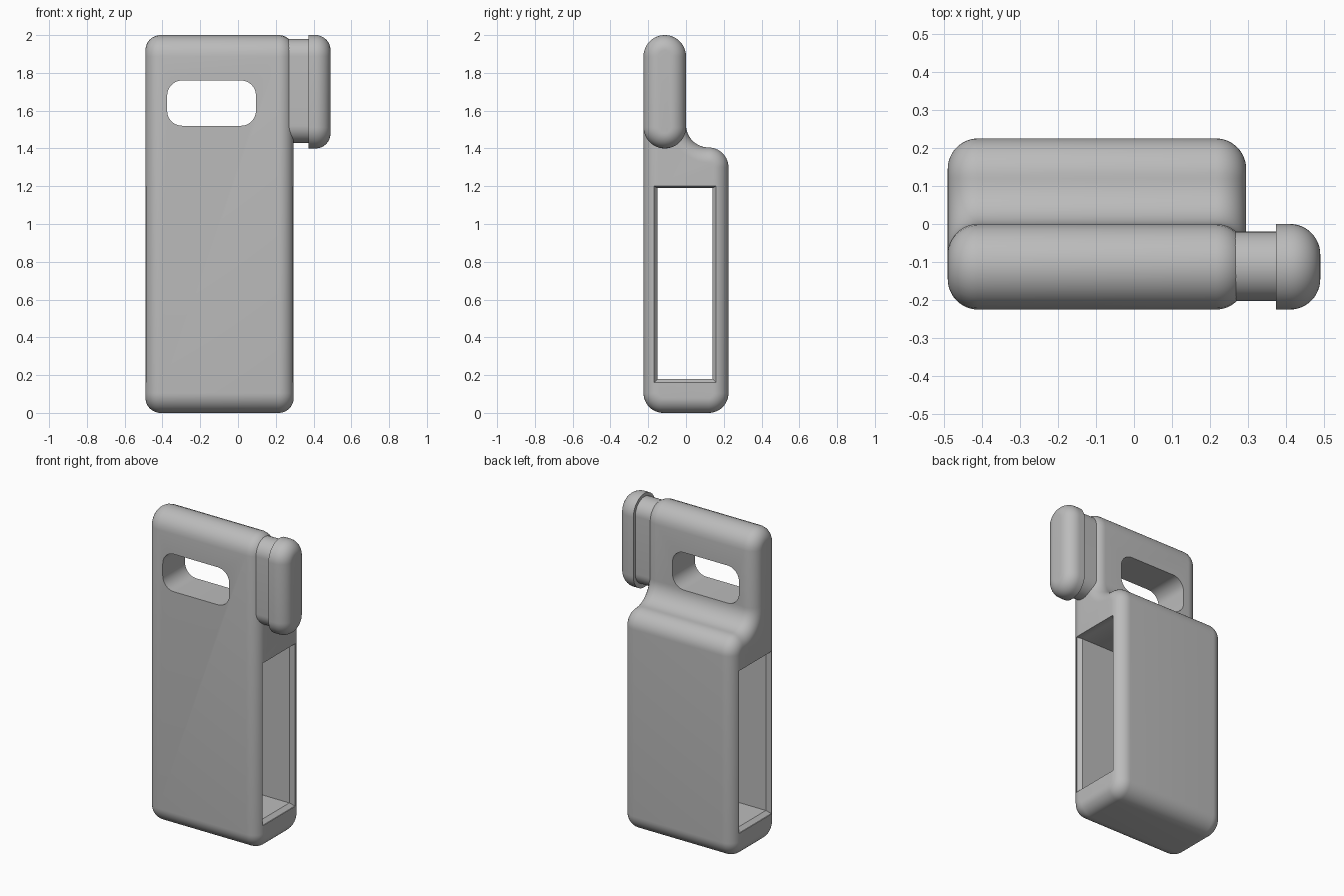
import bpy, bmesh
from math import sin, cos, pi, radians

cube = bpy.data.objects.get("Cube")
if cube:
    bpy.data.objects.remove(cube, do_unlink=True)

grey = bpy.data.materials.new("plain grey")
grey.use_nodes = True
GREY = (0.5, 0.5, 0.5, 1)
grey.diffuse_color = GREY
grey.node_tree.nodes["Principled BSDF"].inputs["Base Color"].default_value = GREY

LEFT, RIGHT, ROUND, STEPS = 0.295, -0.49, 0.08, 12


def outline(arcs, inset=0.0):
    """Closed outline from tangent arcs; clockwise arcs are hollow and grow when inset."""
    pts = []
    for cu, cv, r, a, b in arcs:
        r += inset if b < a else -inset
        for i in range(STEPS + 1):
            t = radians(a + (b - a) * i / STEPS)
            pts.append((cu + r * cos(t), cv + r * sin(t)))
    return pts


def rounded_rect(u0, u1, v0, v1, r):
    return [(u1 - r, v0 + r, r, -90, 0), (u1 - r, v1 - r, r, 0, 90),
            (u0 + r, v1 - r, r, 90, 180), (u0 + r, v0 + r, r, 180, 270)]


def loft(name, rings, axis="x"):
    """Skin a list of (position, outline) rings along x or y."""
    bm = bmesh.new()
    loops = []
    for p, pts in rings:
        loops.append([bm.verts.new((p, u, v) if axis == "x" else (u, p, v))
                      for u, v in pts])
    n = len(loops[0])
    for a, b in zip(loops, loops[1:]):
        for i in range(n):
            j = (i + 1) % n
            bm.faces.new((a[i], a[j], b[j], b[i]))
    bm.faces.new(loops[0])
    bm.faces.new(loops[-1])
    bmesh.ops.remove_doubles(bm, verts=bm.verts, dist=1e-5)
    bmesh.ops.recalc_face_normals(bm, faces=bm.faces)
    mesh = bpy.data.meshes.new(name)
    bm.to_mesh(mesh)
    bm.free()
    mesh.materials.append(grey)
    obj = bpy.data.objects.new(name, mesh)
    bpy.context.collection.objects.link(obj)
    return obj


def rounded_end(x, side, arcs):
    """Rings rolling the outline over to a flat end at x."""
    rings = []
    for i in range(STEPS + 1):
        t = pi / 2 * i / STEPS
        rings.append((x - side * ROUND * (1 - sin(t)),
                      outline(arcs, ROUND * (1 - cos(t)))))
    return rings


def cut(target, cutter):
    cutter.hide_render = True
    cutter.hide_set(True)
    mod = target.modifiers.new(cutter.name, "BOOLEAN")
    mod.operation, mod.solver, mod.object = "DIFFERENCE", "EXACT", cutter
    bpy.context.view_layer.objects.active = target
    bpy.ops.object.modifier_apply(modifier=mod.name)


# Body: stepped side profile with a hollow sweep behind the handle
side_profile = [(0.12, 0.105, 0.105, -90, 0), (0.12, 1.3, 0.105, 0, 90),
                (0.12, 1.525, 0.12, 270, 180),
                (-0.1125, 1.8875, 0.1125, 0, 180),
                (-0.12, 0.105, 0.105, 180, 270)]
body = loft("body", rounded_end(RIGHT, -1, side_profile)[::-1]
            + rounded_end(LEFT, 1, side_profile))

# Opening from side to side, slightly flared at both mouths
mouth = outline(rounded_rect(-0.17, 0.16, 0.16, 1.2, 0))
tunnel = outline(rounded_rect(-0.15, 0.14, 0.18, 1.19, 0))
cut(body, loft("opening_cutter", [
    (RIGHT - 0.1, mouth), (RIGHT + 0.005, mouth), (RIGHT + 0.03, tunnel),
    (LEFT - 0.03, tunnel), (LEFT - 0.005, mouth), (LEFT + 0.1, mouth)]))

# Handle slot from front to back
slot = outline(rounded_rect(-0.375, 0.095, 1.52, 1.76, 0.08))
cut(body, loft("slot_cutter", [(-0.4, slot), (0.4, slot)], "y"))

# Neck and end cap on the left of the handle
neck_shape = outline(rounded_rect(-0.203, -0.02, 1.43, 1.98, 0.0915))
neck = loft("neck", [(LEFT - 0.06, neck_shape), (0.38, neck_shape)])
cap_shape = rounded_rect(-0.225, 0, 1.4, 2.0, 0.1125)
cap = loft("end_cap", [(0.373, outline(cap_shape))] + rounded_end(0.49, 1, cap_shape))

# Smooth shading with crisp edges
for obj in bpy.context.view_layer.objects:
    obj.select_set(obj in (body, neck, cap))
bpy.context.view_layer.objects.active = body
bpy.ops.object.shade_smooth_by_angle(angle=radians(30))
